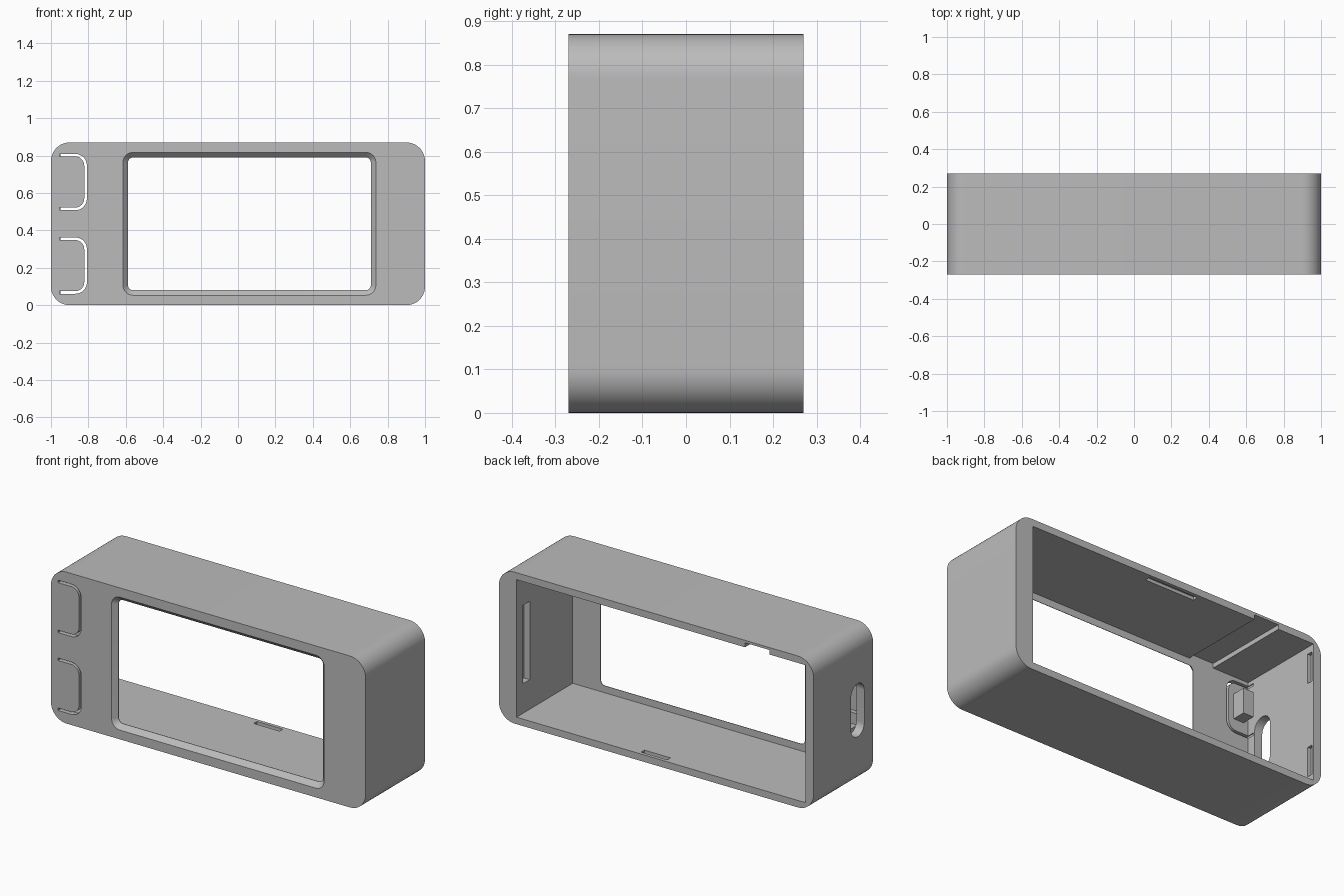
import bpy, bmesh
from math import sin, cos, pi

cube = bpy.data.objects.get("Cube")
if cube:
    bpy.data.objects.remove(cube, do_unlink=True)

grey = bpy.data.materials.new("matte grey")
grey.use_nodes = True
GREY = (0.5, 0.5, 0.5, 1)
grey.diffuse_color = GREY
grey.node_tree.nodes["Principled BSDF"].inputs["Base Color"].default_value = GREY

HALF_DEPTH, HEIGHT = 0.27, 0.87
MID = HEIGHT / 2
WALL_Y = -0.24          # inner face of the front panel
FLOOR, CEILING = 0.04, 0.83
INNER_RIGHT, INNER_LEFT = -0.95, 0.888


def arc(cx, cz, r, start, end, steps=12):
    return [(cx + r * cos(start + (end - start) * i / steps),
             cz + r * sin(start + (end - start) * i / steps)) for i in range(steps + 1)]


def rounded_rect(u0, u1, v0, v1, r):
    return (arc(u1 - r, v0 + r, r, -pi / 2, 0) + arc(u1 - r, v1 - r, r, 0, pi / 2)
            + arc(u0 + r, v1 - r, r, pi / 2, pi) + arc(u0 + r, v0 + r, r, pi, 1.5 * pi))


def loft(name, sections, axis="y"):
    """Skin matching closed profiles placed along the y or x axis."""
    bm = bmesh.new()
    rings = []
    for d, profile in sections:
        rings.append([bm.verts.new((u, d, v) if axis == "y" else (d, u, v)) for u, v in profile])
    n = len(rings[0])
    for a, b in zip(rings, rings[1:]):
        for i in range(n):
            j = (i + 1) % n
            bm.faces.new((a[i], a[j], b[j], b[i]))
    bm.faces.new(rings[0])
    bm.faces.new(rings[-1])
    bmesh.ops.recalc_face_normals(bm, faces=bm.faces)
    mesh = bpy.data.meshes.new(name)
    bm.to_mesh(mesh)
    bm.free()
    mesh.materials.append(grey)
    obj = bpy.data.objects.new(name, mesh)
    bpy.context.collection.objects.link(obj)
    return obj


def box(name, x, y, z):
    rect = [(x[0], z[0]), (x[1], z[0]), (x[1], z[1]), (x[0], z[1])]
    return loft(name, [(y[0], rect), (y[1], rect)])


def select_only(obj):
    bpy.ops.object.select_all(action="DESELECT")
    obj.select_set(True)
    bpy.context.view_layer.objects.active = obj


def carve(body, cutter):
    mod = body.modifiers.new("cut", "BOOLEAN")
    mod.operation, mod.solver, mod.object = "DIFFERENCE", "EXACT", cutter
    select_only(body)
    bpy.ops.object.modifier_apply(modifier=mod.name)
    bpy.data.objects.remove(cutter, do_unlink=True)


# Outer body with rounded ends
outline = rounded_rect(-1, 1, 0, HEIGHT, 0.1)
case = loft("case_shell", [(-HALF_DEPTH, outline), (HALF_DEPTH, outline)])

# Open-backed cavity
carve(case, box("cavity", (INNER_RIGHT, INNER_LEFT), (WALL_Y, 0.4), (FLOOR, CEILING)))


# Screen window with a bevelled front rim
def window(grow):
    return rounded_rect(-0.588 - grow, 0.71 + grow, 0.08 - grow, 0.79 + grow, 0.027 + grow)


carve(case, loft("window", [(-0.28, window(0.037)), (-0.243, window(0)), (-0.2, window(0))]))

# Groove across the ceiling
carve(case, box("ceiling_groove", (-0.72, -0.564), (WALL_Y, 0.4), (0.7, 0.856)))

# Snap-fit recesses in floor, ceiling and end walls
carve(case, box("floor_recess", (-0.055, 0.11), (0.22, 0.25), (0.022, 0.1)))
carve(case, box("ceiling_recess", (-0.205, 0.11), (0.22, 0.25), (0.8, 0.848)))
carve(case, box("left_recess", (0.8, 0.925), (0.15, 0.21), (0.21, 0.66)))
for low, high in ((0.08, 0.25), (0.62, 0.79)):
    carve(case, box("right_recess", (-0.97, -0.9), (0.225, 0.258), (low, high)))

# Port opening in the right end
port = rounded_rect(-0.19, -0.07, 0.28, 0.585, 0.0599)
carve(case, loft("port", [(-1.1, port), (-0.9, port)], axis="x"))


# Flexible push tabs: a U-shaped slit around each, with a plunger behind
def tab_slit(z0, z1, edge=-0.815, start=-0.955, r=0.055, half=0.007):
    def side(off):
        return ([(start, z0 - off)] + arc(edge - r, z0 + r, r + off, -pi / 2, 0)
                + arc(edge - r, z1 - r, r + off, 0, pi / 2) + [(start, z1 + off)])
    return side(half) + side(-half)[::-1]


for label, z0, z1 in (("lower", 0.068, 0.355), ("upper", 0.515, 0.802)):
    slit = tab_slit(z0, z1)
    carve(case, loft("slit", [(-0.3, slit), (-0.2, slit)]))
    mid = (z0 + z1) / 2
    box(label + "_button_plunger", (-0.92, -0.855), (WALL_Y - 0.005, -0.163),
        (mid - 0.072, mid + 0.072))

# Smooth rounded corners, crisp edges elsewhere
select_only(case)
bpy.ops.object.shade_smooth_by_angle(angle=pi / 6)
